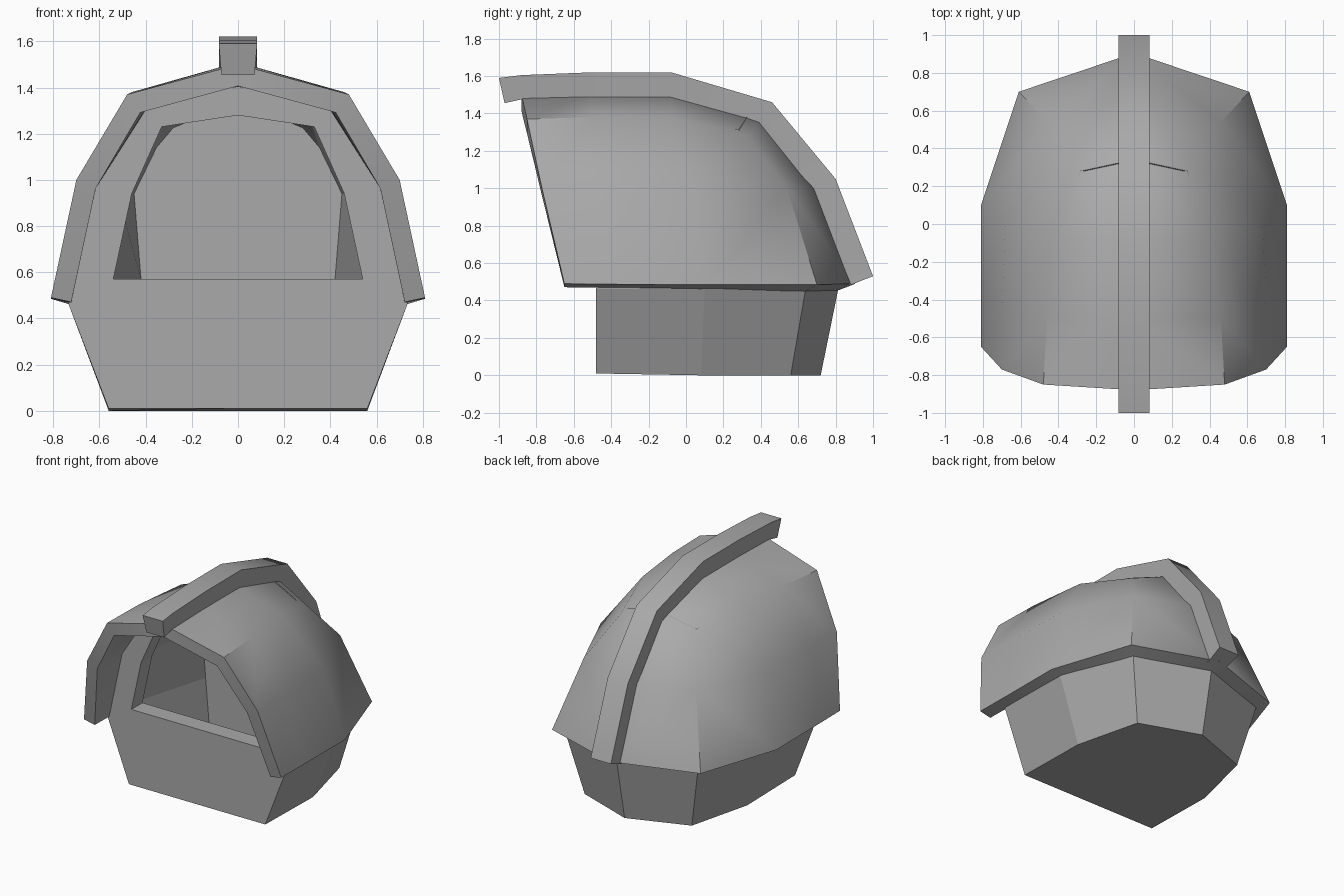
import bpy
import math

cube = bpy.data.objects.get("Cube")
if cube:
    bpy.data.objects.remove(cube, do_unlink=True)

grey = bpy.data.materials.new("plain grey")
grey.use_nodes = True
colour = (0.4, 0.4, 0.4, 1)
grey.diffuse_color = colour
grey.node_tree.nodes["Principled BSDF"].inputs["Base Color"].default_value = colour


def make(name, verts, faces):
    mesh = bpy.data.meshes.new(name)
    mesh.from_pydata(verts, [], faces)
    mesh.materials.append(grey)
    obj = bpy.data.objects.new(name, mesh)
    bpy.context.collection.objects.link(obj)
    activate(obj)
    # consistent outward normals
    bpy.ops.object.mode_set(mode='EDIT')
    bpy.ops.mesh.select_all(action='SELECT')
    bpy.ops.mesh.remove_doubles(threshold=0.0005)
    bpy.ops.mesh.normals_make_consistent(inside=False)
    bpy.ops.object.mode_set(mode='OBJECT')
    return obj


def activate(obj):
    bpy.ops.object.select_all(action='DESELECT')
    obj.select_set(True)
    bpy.context.view_layer.objects.active = obj


def modify(obj, kind, **settings):
    mod = obj.modifiers.new(kind.title(), kind)
    for key, value in settings.items():
        setattr(mod, key, value)
    activate(obj)
    bpy.ops.object.modifier_apply(modifier=mod.name)


def loft(name, rings):
    """Closed solid through rings of equal length."""
    n = len(rings[0])
    faces = [(r * n + i, r * n + (i + 1) % n, (r + 1) * n + (i + 1) % n, (r + 1) * n + i)
             for r in range(len(rings) - 1) for i in range(n)]
    faces += [tuple(range(n)), tuple(range(len(rings) * n - n, len(rings) * n))]
    return make(name, [p for ring in rings for p in ring], faces)


def smooth(obj):
    activate(obj)
    bpy.ops.object.shade_smooth_by_angle(angle=math.radians(40))


# Hood: a roof-and-back strip plus a side patch, mirrored and thickened
centre = [(0, -.88, 1.5), (0, -.5, 1.51), (0, -.08, 1.51),
          (0, .41, 1.375), (0, .71, 1.0), (0, .905, .49)]
ridge = [(.48, -.85, 1.37), (.46, -.5, 1.38), (.41, -.08, 1.38),
         (.31, .33, 1.28), (.46, .54, 1.0), (.61, .70, .485)]
middle = [(.70, -.77, 1.0), (.70, -.48, 1.0), (.68, .03, 1.0), ridge[4]]
hem = [(.81, -.65, .49), (.81, -.4, .487), (.81, .10, .485), ridge[5]]
points, quads = [], []
for upper, lower in ((centre, ridge), (ridge[:4], middle), (middle, hem)):
    for i in range(len(upper) - 1):
        k = len(points)
        points += [upper[i], upper[i + 1], lower[i + 1], lower[i]]
        quads.append((k + 3, k + 2, k + 1, k))
hood = make("hood", points, quads)
modify(hood, 'MIRROR', use_axis=(True, False, False), use_clip=True)
modify(hood, 'SOLIDIFY', thickness=.09, offset=-1, use_even_offset=True)
smooth(hood)

# Crest: tapered bar following the hood from front to back
outer = [(-1, 1.59), (-.88, 1.605), (-.5, 1.62), (-.08, 1.62), (.46, 1.46), (.80, 1.05), (1, .53)]
inner = [(-.97, 1.455), (-.88, 1.475), (-.5, 1.47), (-.08, 1.47), (.37, 1.33), (.66, .98), (.86, .475)]
crest = loft("crest", [[(-.083, *o), (.083, *o), (.072, *i), (-.072, *i)]
                       for o, i in zip(outer, inner)])
smooth(crest)


# Body: flat front, faceted back, tucked into the hood
def body_ring(z, side, corner, back, peak=0, front_z=None):
    f = z if front_z is None else front_z
    right = [(side[0], -.48, f), (*side, z), (*corner, z)]
    left = [(-x, y, h) for x, y, h in reversed(right)]
    return [(0, -.48, f + peak), *right, (0, back, z + peak), *left]


body = loft("body", [
    body_ring(0, (.56, .08), (.44, .56), .72, front_z=.01),
    body_ring(.465, (.735, .10), (.545, .64), .815),
    body_ring(.96, (.625, .03), (.40, .48), .63),
    body_ring(1.315, (.425, -.08), (.28, .28), .34, peak=.09)])

# Window opening, then the hollow chamber behind it
half = [(.54, .57), (.46, .94), (.33, 1.23)]
outline = half + [(0, 1.28)] + [(-x, z) for x, z in reversed(half)]
window = loft("window_cutter", [[(x, y, z) for x, z in outline] for y in (-.7, -.3)])
chamber = loft("chamber_cutter", [
    [(-a, -.35, z), (a, -.35, z), (b, .22, z), (-b, .22, z)]
    for z, a, b in ((.1, .5, .38), (.57, .58, .42), (.94, .52, .45), (1.29, .37, .28))])
for cutter in (chamber, window):
    cutter.hide_render = True
    modify(body, 'BOOLEAN', operation='DIFFERENCE', object=cutter, solver='EXACT')
    bpy.data.objects.remove(cutter, do_unlink=True)
